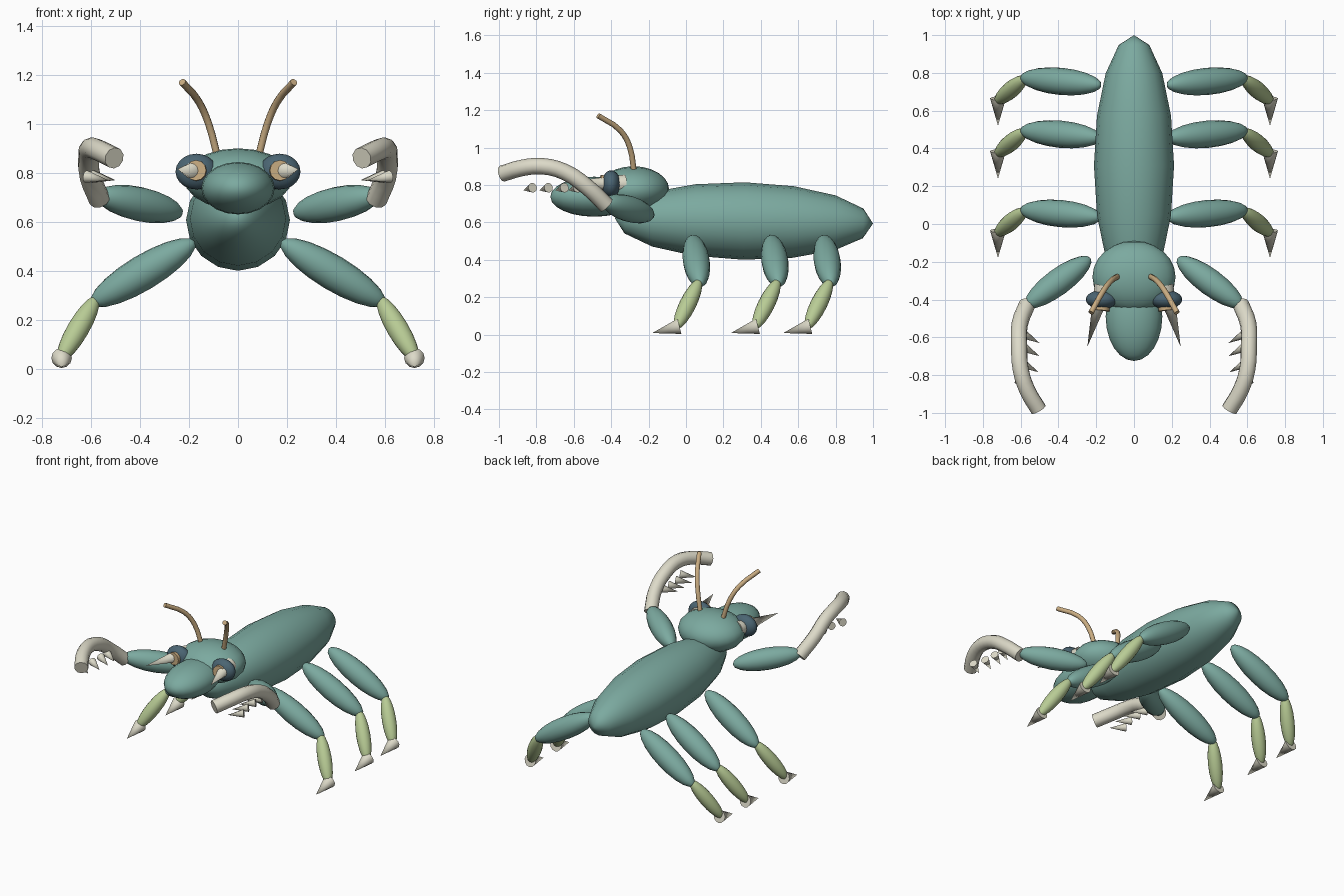
import bpy
from mathutils import Vector

cube = bpy.data.objects.get("Cube")
if cube:
    bpy.data.objects.remove(cube, do_unlink=True)


def material(name, rgb):
    m = bpy.data.materials.new(name)
    m.use_nodes = True
    m.diffuse_color = (*rgb, 1)
    m.node_tree.nodes["Principled BSDF"].inputs["Base Color"].default_value = (*rgb, 1)
    return m


TEAL = material("teal shell", (0.20, 0.40, 0.35))
GREEN = material("pale green", (0.48, 0.60, 0.30))
CREAM = material("cream horn", (0.72, 0.70, 0.58))
TAN = material("tan", (0.58, 0.41, 0.22))
DARK = material("dark slate", (0.07, 0.13, 0.17))


def finish(name, mat):
    ob = bpy.context.object
    ob.name = name
    ob.data.materials.append(mat)
    bpy.ops.object.shade_smooth_by_angle(angle=0.9)
    return ob


def aim(ob, direction):
    ob.rotation_euler = Vector(direction).to_track_quat("Z", "Y").to_euler()


def ellipsoid(name, mat, center, radii, axis=(0, -1, 0), segments=20, rings=12):
    """radii = (across, across, along axis)"""
    bpy.ops.mesh.primitive_uv_sphere_add(segments=segments, ring_count=rings, location=center)
    ob = finish(name, mat)
    ob.scale = radii
    aim(ob, axis)
    return ob


def limb(name, mat, a, b, radius):
    a, b = Vector(a), Vector(b)
    return ellipsoid(name, mat, (a + b) / 2, (radius, radius, (b - a).length / 2), b - a, 16, 10)


def cone(name, mat, base, tip, r1, r2=0.0):
    base, tip = Vector(base), Vector(tip)
    bpy.ops.mesh.primitive_cone_add(vertices=12, radius1=r1, radius2=r2,
                                    depth=(tip - base).length, location=(base + tip) / 2)
    ob = finish(name, mat)
    aim(ob, tip - base)
    return ob


def tube(name, mat, points, radius):
    curve = bpy.data.curves.new(name, "CURVE")
    curve.dimensions = "3D"
    curve.bevel_depth = radius
    curve.bevel_resolution = 3
    curve.use_fill_caps = True
    curve.resolution_u = 3
    spline = curve.splines.new("BEZIER")
    spline.bezier_points.add(len(points) - 1)
    for bp, p in zip(spline.bezier_points, points):
        bp.co = p
        bp.handle_left_type = bp.handle_right_type = "AUTO"
    ob = bpy.data.objects.new(name, curve)
    bpy.context.collection.objects.link(ob)
    curve.materials.append(mat)
    return ob


# Body, head and snout
ellipsoid("body", TEAL, (0, 0.31, 0.607), (0.212, 0.207, 0.69), (0, 1, -0.02), 16, 8)
ellipsoid("head", TEAL, (0, -0.28, 0.775), (0.22, 0.125, 0.19))
ellipsoid("snout", TEAL, (0, -0.49, 0.737), (0.15, 0.107, 0.235))

for s, side in ((1, "left"), (-1, "right")):
    def at(x, y, z):
        return (s * x, y, z)

    # Eye with a ringed horn growing through it
    ellipsoid(side + "_eye", DARK, at(0.17, -0.4, 0.805), (0.085, 0.073, 0.05))
    cone(side + "_eye_ring", TAN, at(0.162, -0.36, 0.805), at(0.172, -0.458, 0.81), 0.045, 0.042)
    cone(side + "_horn", CREAM, at(0.16, -0.33, 0.805), at(0.247, -0.65, 0.815), 0.05)

    # Antenna
    tube(side + "_antenna", TAN,
         [at(0.085, -0.278, 0.87), at(0.12, -0.3, 1.0),
          at(0.16, -0.35, 1.09), at(0.228, -0.47, 1.17)], 0.015)

    # Raised grasping arm
    limb(side + "_arm", TEAL, at(0.23, -0.18, 0.635), at(0.575, -0.435, 0.71), 0.07)
    tube(side + "_claw", CREAM,
         [at(0.565, -0.425, 0.69), at(0.605, -0.53, 0.79), at(0.608, -0.65, 0.87),
          at(0.6, -0.77, 0.9), at(0.565, -0.88, 0.89), at(0.505, -0.982, 0.86)], 0.044)
    for i, (x, y) in enumerate(((0.5, -0.63), (0.5, -0.7), (0.505, -0.785), (0.53, -0.87))):
        cone(f"{side}_claw_tooth_{i + 1}", CREAM,
             at(x + 0.09, y + 0.05, 0.785), at(x, y, 0.77), 0.026)

    # Three walking legs
    for place, y in (("front", 0.055), ("middle", 0.475), ("rear", 0.755)):
        name = f"{side}_{place}_leg"
        limb(name + "_upper", TEAL, at(0.175, y - 0.02, 0.52), at(0.6, y + 0.02, 0.265), 0.072)
        limb(name + "_lower", GREEN, at(0.575, y + 0.02, 0.295), at(0.73, y - 0.11, 0.03), 0.045)
        cone(name + "_foot", CREAM, at(0.72, y - 0.09, 0.044), at(0.72, y - 0.235, 0.008), 0.042)
